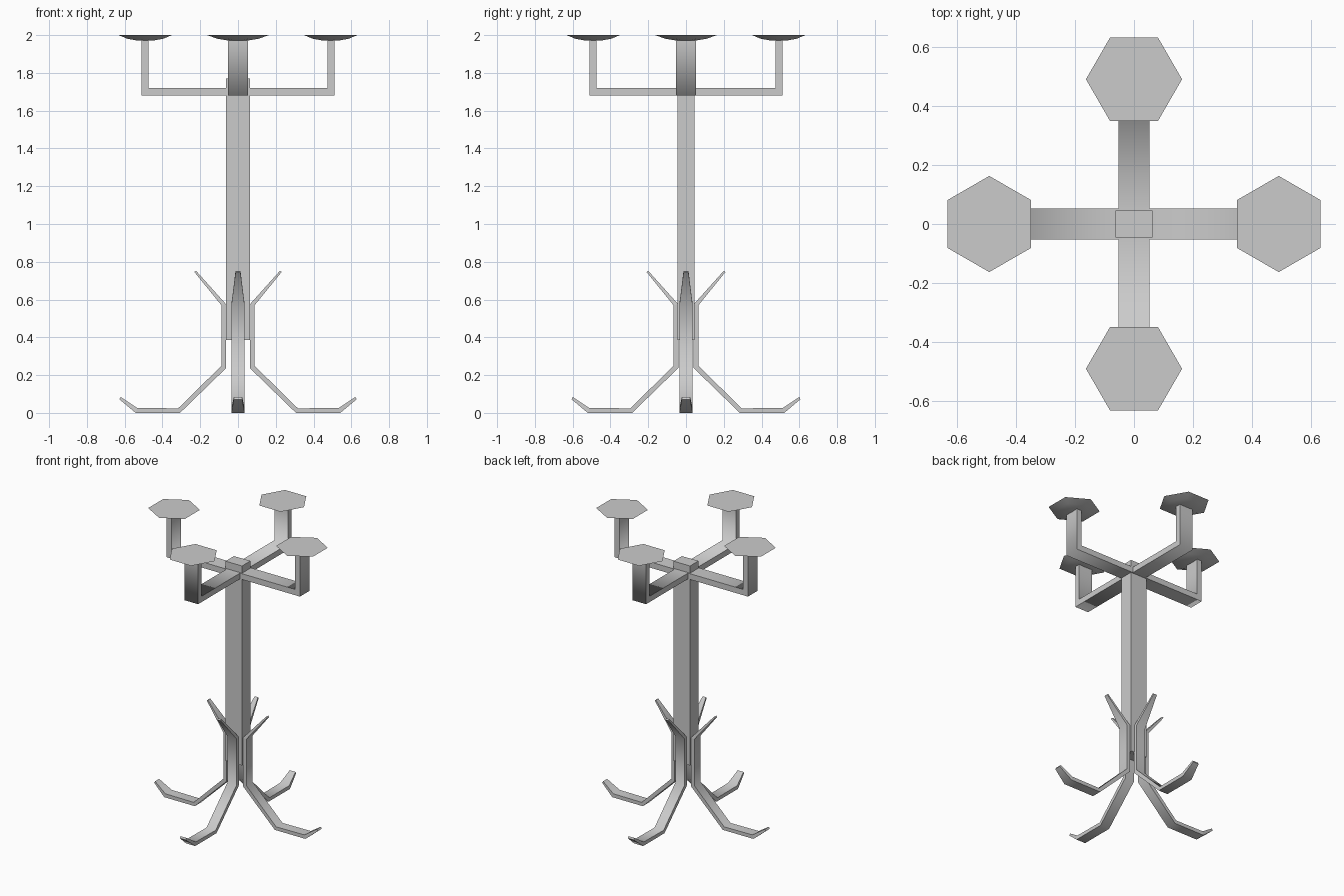
import bpy, bmesh
from math import sin, cos, pi, radians

cube = bpy.data.objects.get("Cube")
if cube:
    bpy.data.objects.remove(cube, do_unlink=True)

grey = bpy.data.materials.new("plain grey")
grey.use_nodes = True
colour = (0.6, 0.6, 0.6, 1)
grey.diffuse_color = colour
grey.node_tree.nodes["Principled BSDF"].inputs["Base Color"].default_value = colour


def finish(name, bm, turn=0):
    bmesh.ops.recalc_face_normals(bm, faces=bm.faces)
    mesh = bpy.data.meshes.new(name)
    bm.to_mesh(mesh)
    bm.free()
    mesh.materials.append(grey)
    obj = bpy.data.objects.new(name, mesh)
    obj.rotation_euler.z = turn
    bpy.context.collection.objects.link(obj)
    return obj


def bent_strip(name, inner, outer, widths, turn, shift=0):
    """Flat bar swept through radial (r, z) stations, smooth along its length."""
    bm = bmesh.new()
    rings = []
    for (ri, zi), (ro, zo), w in zip(inner, outer, widths):
        corners = ((ri, -w, zi), (ri, w, zi), (ro, w, zo), (ro, -w, zo))
        rings.append([bm.verts.new((r + shift, y, z)) for r, y, z in corners])
    for a, b in zip(rings, rings[1:]):
        for i in range(4):
            j = (i + 1) % 4
            face = bm.faces.new((a[i], a[j], b[j], b[i]))
            face.smooth = i % 2 == 0
            bm.edges.get((a[i], b[i])).smooth = False
    for ring in (rings[0], rings[-1]):
        bm.faces.new(ring)
        for i in range(4):
            bm.edges.get((ring[i], ring[i - 1])).smooth = False
    return finish(name, bm, turn)


def dish(name, turn):
    """Flat-topped six-sided tray with a shallow rounded underside."""
    bm = bmesh.new()
    rings = []
    for radius, z in ((0.163, 2.0), (0.11, 1.981), (0.055, 1.972)):
        rings.append([bm.verts.new((0.491 + radius * cos(a), radius * sin(a), z))
                      for a in (pi / 2 + k * pi / 3 for k in range(6))])
    bm.faces.new(rings[0])
    for a, b in zip(rings, rings[1:]):
        for i in range(6):
            bm.faces.new((a[i - 1], a[i], b[i], b[i - 1])).smooth = True
    base = bm.verts.new((0.491, 0, 1.97))
    for i in range(6):
        bm.faces.new((rings[-1][i - 1], rings[-1][i], base)).smooth = True
        bm.edges.get((rings[0][i - 1], rings[0][i])).smooth = False
    finish(name, bm, turn)


# Central post
bm = bmesh.new()
bmesh.ops.create_cube(bm, size=1)
bmesh.ops.scale(bm, vec=(0.126, 0.092, 1.385), verts=bm.verts)
bmesh.ops.translate(bm, vec=(0, 0, 1.0775), verts=bm.verts)
finish("post", bm)

# Side profiles of the arms and legs
arm_inner = [(0.04, 1.72), (0.475, 1.72), (0.475, 1.977)]
arm_outer = [(0.04, 1.68), (0.512, 1.68), (0.512, 1.977)]
leg_inner = [(0.222, 0.752), (0.063, 0.575), (0.063, 0.237),
             (0.307, 0.0), (0.542, 0.0), (0.628, 0.072)]
leg_outer = [(0.231, 0.746), (0.088, 0.57), (0.088, 0.249),
             (0.317, 0.024), (0.534, 0.026), (0.621, 0.084)]
leg_widths = [0.013, 0.035, 0.035, 0.035, 0.035, 0.022]

# Four arms with dishes above, four legs below
for k, side in enumerate(("left", "back", "right", "front")):
    turn = radians(90 * k)
    bent_strip(side + "_arm", arm_inner, arm_outer, [0.052] * 3, turn)
    dish(side + "_dish", turn)
    bent_strip(side + "_leg", leg_inner, leg_outer, leg_widths, turn,
               shift=-0.022 * (k % 2))
